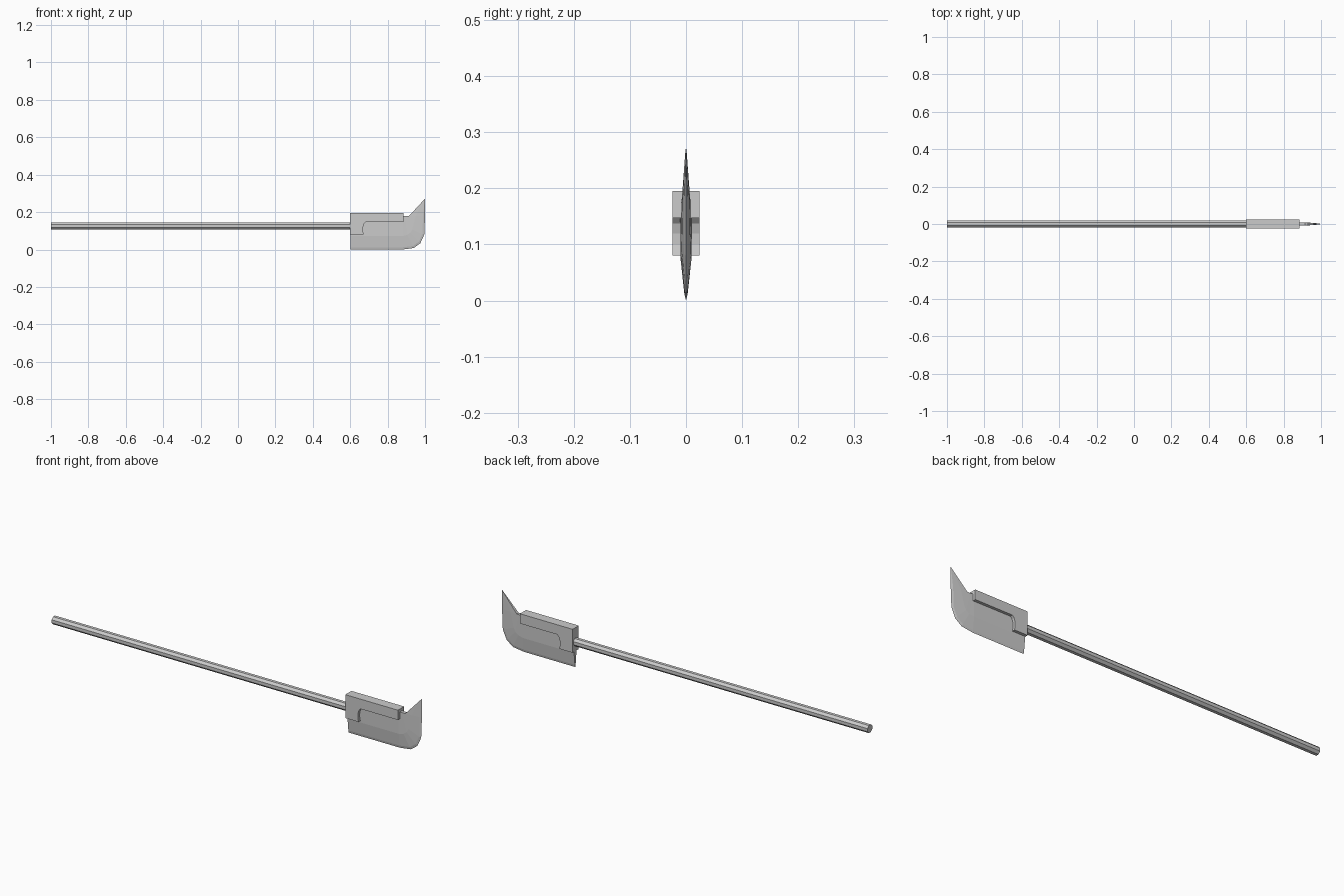
import bpy, bmesh, math
from mathutils import Matrix

if "Cube" in bpy.data.objects:
    bpy.data.objects.remove(bpy.data.objects["Cube"])


def make_object(name, bm):
    bmesh.ops.remove_doubles(bm, verts=bm.verts, dist=1e-5)
    bmesh.ops.recalc_face_normals(bm, faces=bm.faces)
    mesh = bpy.data.meshes.new(name)
    bm.to_mesh(mesh)
    bm.free()
    obj = bpy.data.objects.new(name, mesh)
    bpy.context.collection.objects.link(obj)
    return obj


def extrude_profile(name, points, half):
    bm = bmesh.new()
    face = bm.faces.new([bm.verts.new((x, -half, z)) for x, z in points])
    ext = bmesh.ops.extrude_face_region(bm, geom=[face])
    verts = [g for g in ext["geom"] if isinstance(g, bmesh.types.BMVert)]
    bmesh.ops.translate(bm, verts=verts, vec=(0, 2 * half, 0))
    return make_object(name, bm)


def loft(name, rings):
    bm = bmesh.new()
    loops = [[bm.verts.new(p) for p in ring] for ring in rings]
    for a, b in zip(loops, loops[1:]):
        for i in range(len(a)):
            j = (i + 1) % len(a)
            bm.faces.new((a[i], a[j], b[j], b[i]))
    bm.faces.new(loops[0])
    bm.faces.new(loops[-1])
    return make_object(name, bm)


# Long octagonal shaft, running slightly into the socket
bm = bmesh.new()
bmesh.ops.create_cone(
    bm, cap_ends=True, segments=8, radius1=0.02, radius2=0.02, depth=1.61,
    matrix=Matrix.Translation((-0.195, 0, 0.125))
    @ Matrix.Rotation(math.pi / 2, 4, 'Y')
    @ Matrix.Rotation(math.pi / 8, 4, 'Z'))
make_object("shaft", bm)

# Socket block with a curved step on its lower side
extrude_profile("socket", [
    (0.60, 0.08), (0.672, 0.08), (0.668, 0.10), (0.669, 0.12),
    (0.674, 0.137), (0.683, 0.147), (0.886, 0.147), (0.886, 0.195),
    (0.60, 0.195)], 0.024)

# Blade sections from heel to tip: cutting edge, rim, middle, back
# (each x, z; the last three also carry a half thickness)
sections = [
    ((0.602, 0.000), (0.602, 0.012, .003), (0.602, 0.072, .0095), (0.602, 0.150, .0110)),
    ((0.880, 0.000), (0.880, 0.012, .003), (0.880, 0.072, .0095), (0.880, 0.180, .0095)),
    ((0.940, 0.008), (0.936, 0.019, .003), (0.905, 0.078, .0085), (0.890, 0.180, .0090)),
    ((0.975, 0.034), (0.967, 0.042, .003), (0.922, 0.090, .0080), (0.900, 0.180, .0085)),
    ((0.996, 0.080), (0.986, 0.083, .003), (0.932, 0.108, .0075), (0.907, 0.180, .0080)),
    ((1.000, 0.180), (0.989, 0.180, .003), (0.950, 0.180, .0060), (0.915, 0.180, .0075)),
    ((1.000, 0.272), (0.999, 0.271, .0003), (0.998, 0.270, .0006), (0.997, 0.269, .0009)),
]
rings = []
for edge, *side in sections:
    front = [(x, -t, z) for x, z, t in side]
    rings.append([(edge[0], 0, edge[1])] + front
                 + [(x, -y, z) for x, y, z in reversed(front)])
loft("blade", rings)
